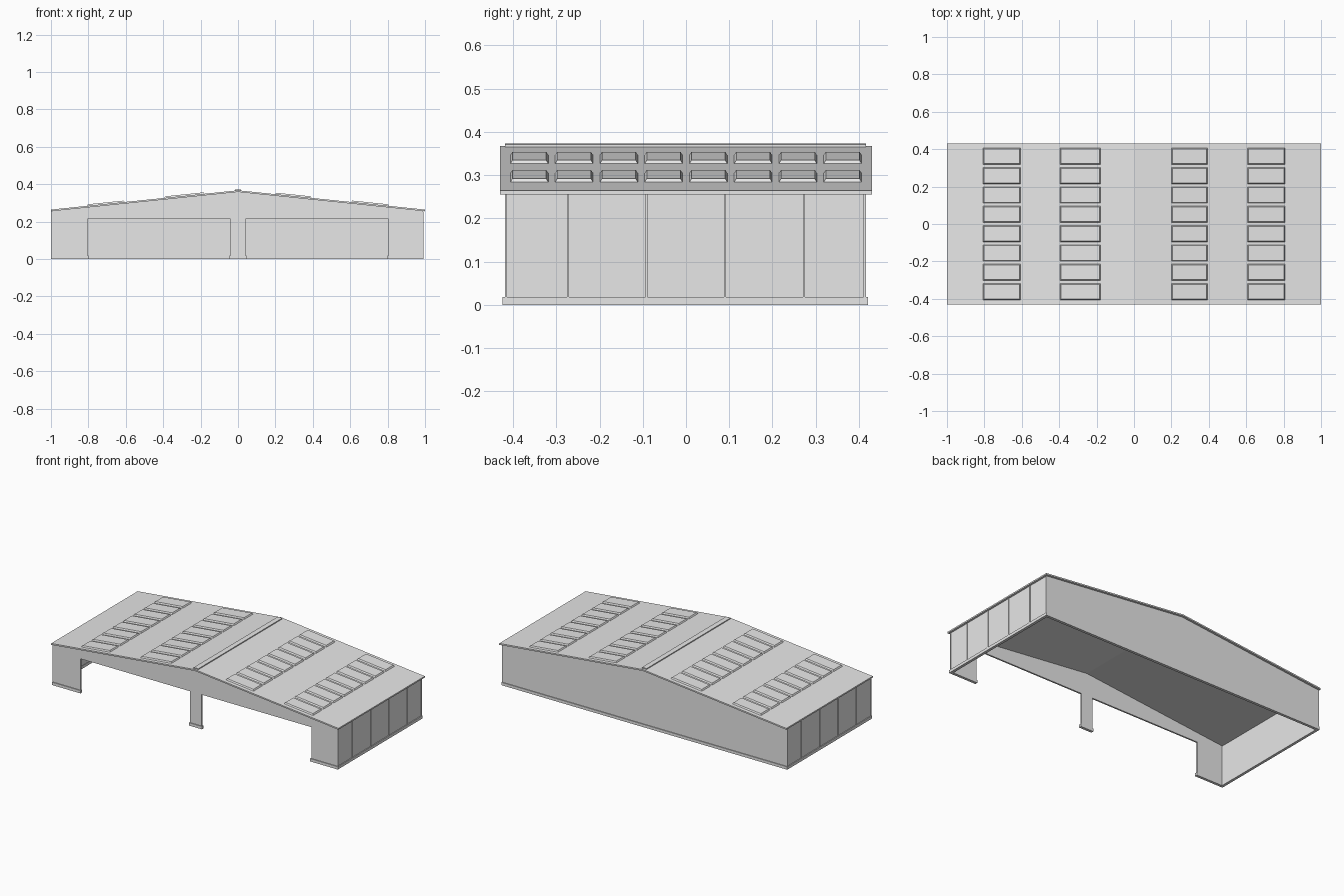
import bpy
import bmesh

cube = bpy.data.objects.get("Cube")
if cube:
    bpy.data.objects.remove(cube, do_unlink=True)

grey = bpy.data.materials.new("plain_grey")
grey.use_nodes = True
grey.diffuse_color = (0.8, 0.8, 0.8, 1)
grey.node_tree.nodes["Principled BSDF"].inputs["Base Color"].default_value = (0.8, 0.8, 0.8, 1)

X0, X1 = -0.995, 0.987      # outer wall faces
Y0, Y1 = -0.419, 0.416
WALL = 0.01
EAVE, RIDGE, SHEET = 0.264, 0.367, 0.009
BASE_H, LIP = 0.018, 0.005
DOOR_IN, DOOR_OUT, DOOR_H = 0.04, 0.805, 0.215


def roof_z(x):
    return RIDGE - (RIDGE - EAVE) * abs(x)


def finish(name, bm):
    bmesh.ops.recalc_face_normals(bm, faces=bm.faces)
    mesh = bpy.data.meshes.new(name)
    bm.to_mesh(mesh)
    bm.free()
    mesh.materials.append(grey)
    obj = bpy.data.objects.new(name, mesh)
    bpy.context.collection.objects.link(obj)
    return obj


def extrude_profile(name, profile, y0, y1):
    """Extrude an (x, z) outline along y."""
    bm = bmesh.new()
    face = bm.faces.new([bm.verts.new((x, y0, z)) for x, z in profile])
    out = bmesh.ops.extrude_face_region(bm, geom=[face])
    verts = [v for v in out["geom"] if isinstance(v, bmesh.types.BMVert)]
    bmesh.ops.translate(bm, verts=verts, vec=(0, y1 - y0, 0))
    return finish(name, bm)


def box(name, x0, x1, y0, y1, z0, z1):
    return extrude_profile(name, [(x0, z0), (x1, z0), (x1, z1), (x0, z1)], y0, y1)


# Gable walls: solid at the back, two wide doorways at the front
top = [(X1, roof_z(X1) - SHEET), (0, RIDGE - SHEET), (X0, roof_z(X0) - SHEET)]
extrude_profile("back_wall", [(X0, 0), (X1, 0)] + top, Y1 - WALL, Y1)
doors = []
for a, b in ((-DOOR_OUT, -DOOR_IN), (DOOR_IN, DOOR_OUT)):
    doors += [(a, 0), (a, DOOR_H), (b, DOOR_H), (b, 0)]
extrude_profile("front_wall", [(X0, 0)] + doors + [(X1, 0)] + top, Y0, Y0 + WALL)

# Side walls with vertical ribs between the panels
for side, outer, s in (("right", X0, -1), ("left", X1, 1)):
    inner = outer - s * WALL
    box(side + "_wall", min(outer, inner), max(outer, inner), Y0, Y1, 0, EAVE - SHEET)
    tip = outer + s * 0.004
    for i, y in enumerate((-0.4165, -0.273, -0.091, 0.09, 0.273, 0.4135)):
        box(f"{side}_wall_rib_{i}", min(outer, tip), max(outer, tip),
            y - 0.0025, y + 0.0025, 0, EAVE - SHEET)
    edge = outer + s * LIP
    inner -= s * 0.002
    box(side + "_plinth", min(edge, inner), max(edge, inner),
        Y0 - LIP, Y1 + LIP, 0, BASE_H)

# Plinths under the gable walls
box("back_plinth", X0 - LIP, X1 + LIP, Y1 - WALL - 0.002, Y1 + LIP, 0, BASE_H)
for name, a, b in (("right_pier_plinth", X0 - LIP, -DOOR_OUT + LIP),
                   ("middle_pier_plinth", -DOOR_IN - LIP, DOOR_IN + LIP),
                   ("left_pier_plinth", DOOR_OUT - LIP, X1 + LIP)):
    box(name, a, b, Y0 - LIP, Y0 + WALL + 0.002, 0, BASE_H)

# Pitched roof sheet and ridge cap
line = [(-1, EAVE), (0, RIDGE), (1, EAVE)]
extrude_profile("roof", line + [(x, z - SHEET) for x, z in reversed(line)], -0.43, 0.43)
cap = [(x, roof_z(x) + 0.006) for x in (-0.016, 0, 0.016)]
extrude_profile("ridge_cap", cap + [(x, z - 0.006) for x, z in reversed(cap)], Y0, Y1)


# Skylights: low tapered panels lying on the slopes
def skylight(name, x0, x1, y):
    bm = bmesh.new()
    rings = []
    for inset, lift in ((0, -0.002), (0.006, 0.008)):
        h = 0.045 - inset
        a, b = x0 + inset, x1 - inset
        rings.append([bm.verts.new((px, py, roof_z(px) + lift)) for px, py in
                      ((a, y - h), (b, y - h), (b, y + h), (a, y + h))])
    low, high = rings
    bm.faces.new(low)
    bm.faces.new(high)
    for i in range(4):
        j = (i + 1) % 4
        bm.faces.new((low[i], low[j], high[j], high[i]))
    finish(name, bm)


columns = ((-0.808, -0.606), (-0.396, -0.178), (0.199, 0.394), (0.605, 0.808))
for c, (x0, x1) in enumerate(columns):
    for r in range(8):
        skylight(f"skylight_{c}_{r}", x0, x1, (r - 3.5) * 0.1035)
